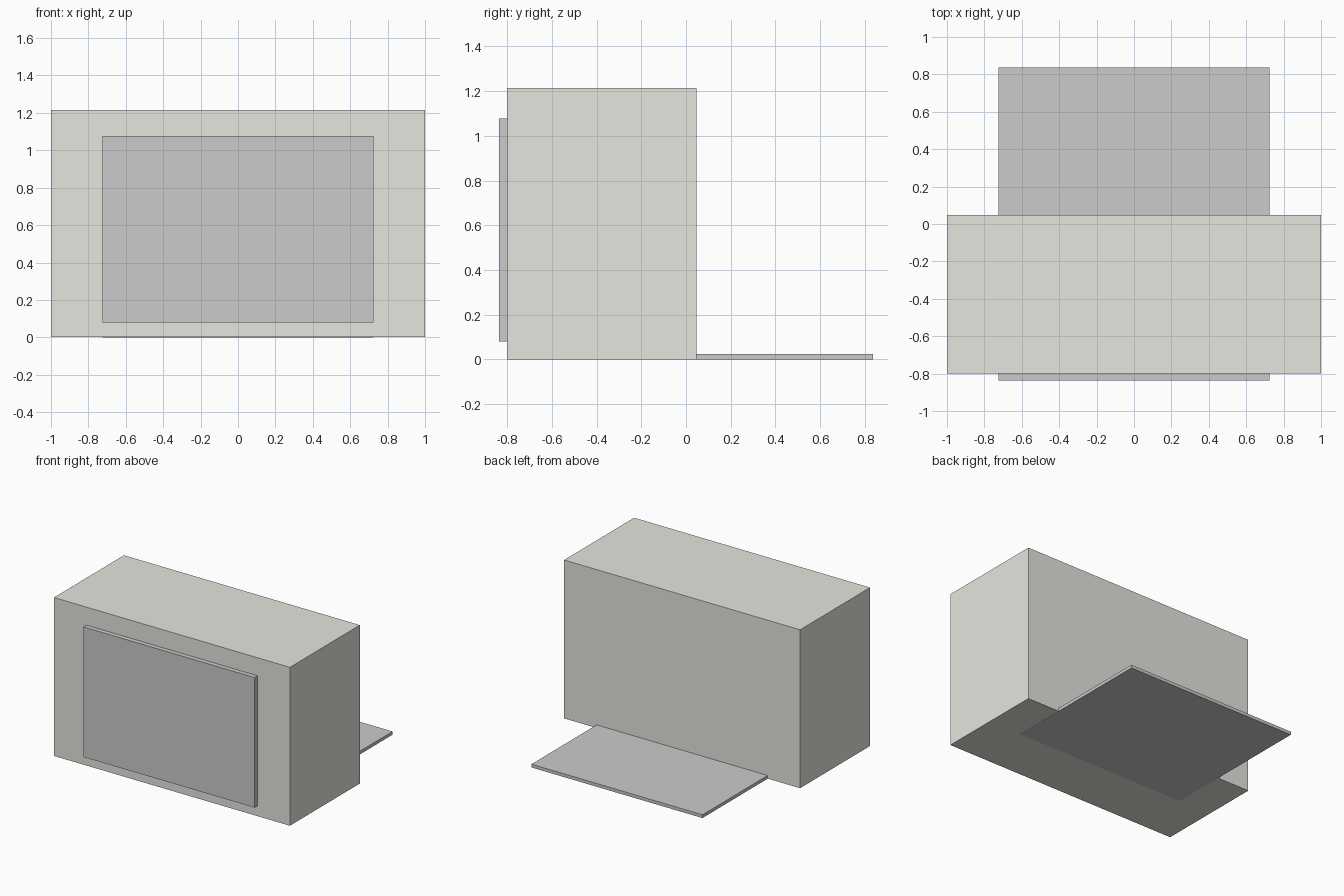
import bpy

if "Cube" in bpy.data.objects:
    bpy.data.objects.remove(bpy.data.objects["Cube"])


def box(name, lo, hi, mat=None):
    """Axis-aligned box between two corners."""
    bpy.ops.mesh.primitive_cube_add(size=1, location=[(a + b) / 2 for a, b in zip(lo, hi)])
    ob = bpy.context.object
    ob.name = name
    ob.scale = [b - a for a, b in zip(lo, hi)]
    bpy.ops.object.transform_apply(location=False, rotation=False, scale=True)
    if mat:
        ob.data.materials.append(mat)
    return ob


beige = bpy.data.materials.new("beige")
beige.diffuse_color = (0.80, 0.78, 0.73, 1)
beige.use_nodes = True
beige.node_tree.nodes["Principled BSDF"].inputs["Base Color"].default_value = beige.diffuse_color

# Main housing
box("housing", (-1, -0.80, 0.001), (1, 0.047, 1.215), beige)

# Raised panel on the front face
box("front_panel", (-0.725, -0.836, 0.08), (0.725, -0.80, 1.077))

# Thin plate on the ground, running under the housing and out the back
box("base_plate", (-0.725, -0.37, 0), (0.725, 0.836, 0.025))
